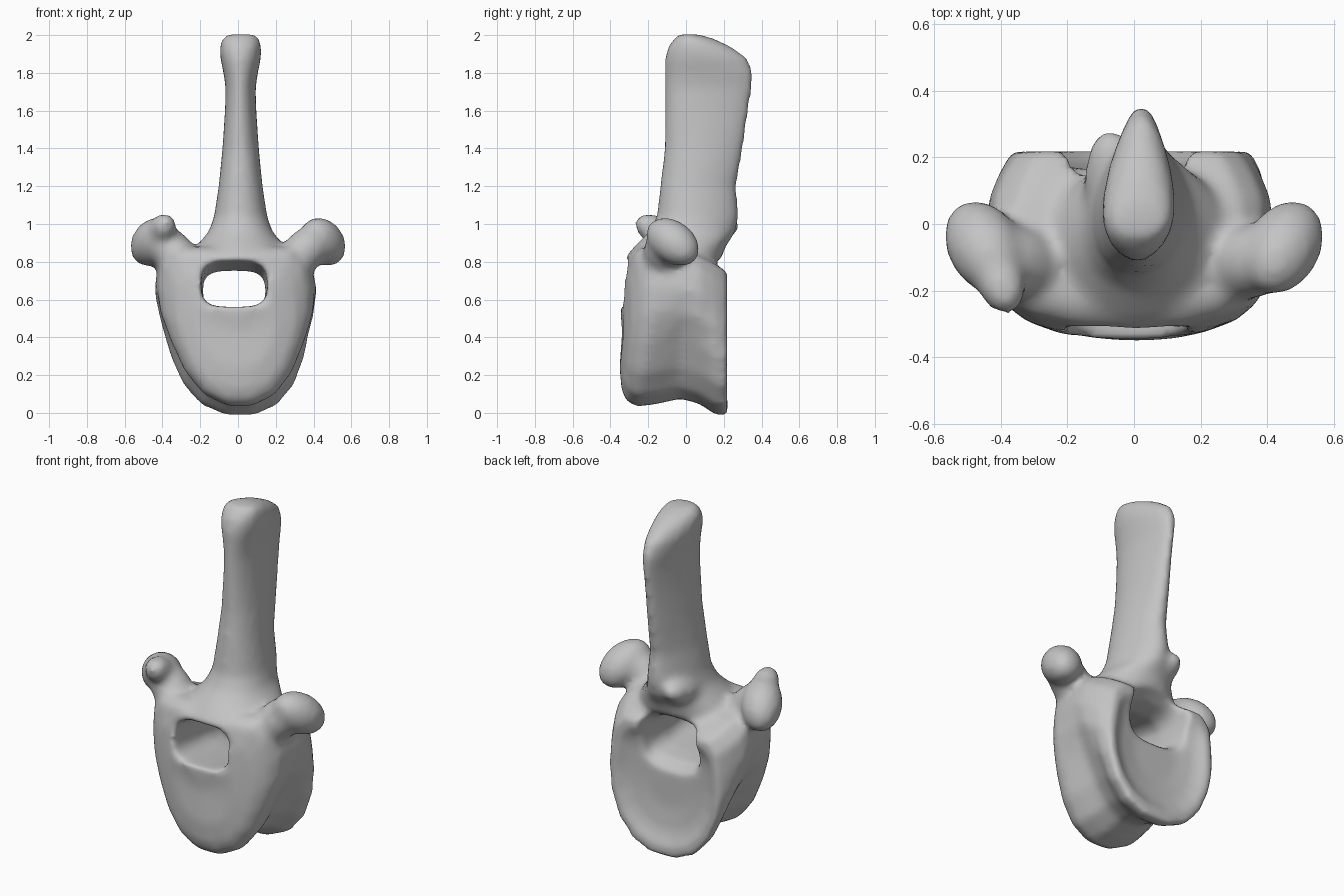
import bpy, bmesh, math
from mathutils import Vector

cube = bpy.data.objects.get("Cube")
if cube:
    bpy.data.objects.remove(cube, do_unlink=True)

bone = bpy.data.materials.new("bone grey")
bone.use_nodes = True
colour = (0.55, 0.55, 0.55, 1)
bone.diffuse_color = colour
bone.node_tree.nodes["Principled BSDF"].inputs["Base Color"].default_value = colour


def finish(bm, name):
    bmesh.ops.recalc_face_normals(bm, faces=bm.faces)
    mesh = bpy.data.meshes.new(name)
    bm.to_mesh(mesh)
    bm.free()
    mesh.materials.append(bone)
    obj = bpy.data.objects.new(name, mesh)
    bpy.context.collection.objects.link(obj)
    return obj


def loft(name, rings):
    bm = bmesh.new()
    loops = [[bm.verts.new(p) for p in ring] for ring in rings]
    n = len(loops[0])
    for a, b in zip(loops, loops[1:]):
        for i in range(n):
            bm.faces.new((a[i], a[(i + 1) % n], b[(i + 1) % n], b[i]))
    # fan caps, since the end rings may be curved
    for loop in (loops[0], loops[-1]):
        centre = bm.verts.new(sum((v.co for v in loop), Vector()) / n)
        for i in range(n):
            bm.faces.new((loop[i], loop[(i + 1) % n], centre))
    return finish(bm, name)


def blob(name, start, end, radius):
    """Ellipsoid whose long axis runs from start to end."""
    start, end = Vector(start), Vector(end)
    bm = bmesh.new()
    bmesh.ops.create_uvsphere(bm, u_segments=20, v_segments=14, radius=1)
    turn = (end - start).to_track_quat('Z', 'Y')
    half = (end - start).length / 2
    for v in bm.verts:
        v.co = turn @ Vector((v.co.x * radius, v.co.y * radius, v.co.z * half))
        v.co += (start + end) / 2
    return finish(bm, name)


# Body: heart-shaped outline swept front to back, waisted, domed front, dished back
half = [(0.07, 0.0), (0.2, 0.06), (0.3, 0.18), (0.37, 0.34), (0.415, 0.5),
        (0.42, 0.64), (0.40, 0.78), (0.33, 0.86), (0.17, 0.86)]
outline = half + [(-x, z) for x, z in reversed(half)]
# y, lower width, upper width, bottom height, top height
stations = [(-0.352, 0.5, 0.5, 0.24, 0.58), (-0.342, 0.76, 0.75, 0.12, 0.72),
            (-0.315, 0.88, 0.9, 0.06, 0.84), (-0.26, 0.94, 0.98, 0.035, 0.88),
            (-0.17, 0.88, 1.0, 0.045, 0.88), (-0.03, 0.76, 1.02, 0.075, 0.86),
            (0.07, 0.85, 1.02, 0.05, 0.83), (0.15, 0.98, 0.94, -0.005, 0.79),
            (0.215, 0.99, 0.84, -0.02, 0.75), (0.223, 0.9, 0.76, 0.04, 0.7),
            (0.185, 0.72, 0.62, 0.12, 0.64), (0.165, 0.4, 0.35, 0.26, 0.53)]
rings = []
for y, low, high, bottom, top in stations:
    bow = 0.52 * max(0, min(1, -y / 0.3))
    ring = []
    for x, z in outline:
        t = z / 0.86
        blend = min(1, t * 1.5) ** 2
        px = x * (low + (high - low) * blend)
        ring.append((px + 0.01 - 0.03 * t, y + bow * px * px,
                     bottom + (top - bottom) * t))
    rings.append(ring)
parts = [loft("vertebra_body", rings)]

# Neural spine: teardrop sections, full in front and thin behind
# z, half width, front y, back y
spine = [(0.72, 0.31, -0.325, 0.15), (0.82, 0.29, -0.325, 0.19), (0.88, 0.24, -0.275, 0.21),
         (0.96, 0.185, -0.195, 0.265), (1.04, 0.155, -0.155, 0.28), (1.2, 0.128, -0.138, 0.268),
         (1.4, 0.106, -0.115, 0.305), (1.6, 0.091, -0.112, 0.335), (1.72, 0.087, -0.112, 0.355),
         (1.8, 0.1, -0.113, 0.36), (1.88, 0.119, -0.113, 0.325), (1.94, 0.121, -0.095, 0.24),
         (1.985, 0.108, -0.06, 0.14), (2.005, 0.075, -0.035, 0.06)]
rings = []
for z, w, front, back in spine:
    ring = []
    for i in range(24):
        a = math.tau * i / 24
        s = (1 - math.cos(a)) / 2
        taper = 1.1 - 0.42 * s if z > 0.95 else 1.0
        ring.append((0.008 + 0.015 * s + w * taper * math.sin(a),
                     front + (back - front) * s, z))
    rings.append(ring)
parts.append(loft("neural_spine", rings))

# Small rear joint process beside the spine base
parts.append(blob("rear_joint_process", (-0.075, -0.04, 0.92), (-0.075, 0.285, 1.0), 0.075))

# Transverse processes: neck and slanted knob on each side
for side, label in ((1, "left"), (-1, "right")):
    parts.append(blob(label + "_process_neck", (side * 0.22, -0.14, 0.73),
                      (side * 0.48, -0.09, 0.98), 0.11))
    parts.append(blob(label + "_process_knob", (side * 0.385, -0.19, 0.995),
                      (side * 0.515, 0.05, 0.815), 0.112))
parts.append(blob("right_process_tip", (-0.37, -0.265, 1.02), (-0.44, -0.06, 0.92), 0.075))

# Vertebral canal cutter, flaring down and out at the back
rings = []
for y, w, low, high in ((-0.5, 0.185, 0.565, 0.83), (-0.28, 0.175, 0.56, 0.80),
                        (0, 0.165, 0.54, 0.75), (0.1, 0.175, 0.525, 0.77),
                        (0.17, 0.185, 0.47, 0.81), (0.22, 0.195, 0.4, 0.83),
                        (0.45, 0.21, 0.34, 0.86)):
    ring = []
    for i in range(24):
        a = math.tau * i / 24
        c, s = math.cos(a), math.sin(a)
        ring.append((-0.02 + w * math.copysign(abs(c) ** 0.6, c), y,
                     (low + high) / 2 + (high - low) / 2 * math.copysign(abs(s) ** 0.6, s)))
    rings.append(ring)
canal = loft("canal_cutter", rings)
canal.hide_render = True

# Fuse the parts, open the canal and soften the joins
bpy.ops.object.select_all(action='DESELECT')
for part in parts:
    part.select_set(True)
vertebra = parts[0]
bpy.context.view_layer.objects.active = vertebra
bpy.ops.object.join()
vertebra.name = "vertebra"


def apply(kind, **settings):
    mod = vertebra.modifiers.new(kind.lower(), kind)
    for key, value in settings.items():
        setattr(mod, key, value)
    bpy.ops.object.modifier_apply(modifier=mod.name)


apply('REMESH', mode='VOXEL', voxel_size=0.018)
apply('BOOLEAN', operation='DIFFERENCE', object=canal, solver='EXACT')
apply('REMESH', mode='VOXEL', voxel_size=0.018)
apply('SMOOTH', factor=0.5, iterations=9)
bpy.data.objects.remove(canal, do_unlink=True)
vertebra.data.materials.clear()
vertebra.data.materials.append(bone)
bpy.ops.object.shade_smooth_by_angle(angle=math.radians(60))
